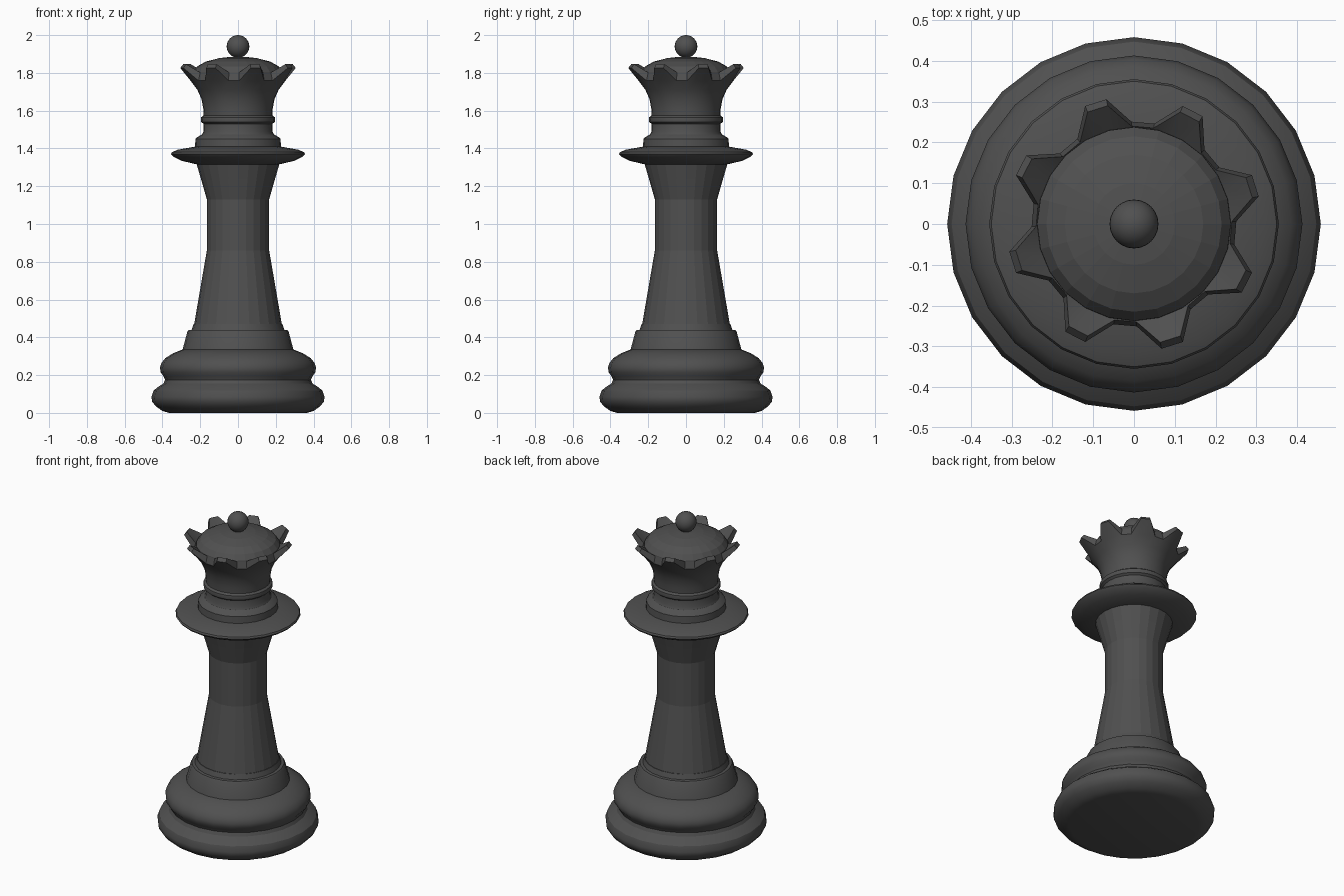
import bpy, bmesh, math

if "Cube" in bpy.data.objects:
    bpy.data.objects.remove(bpy.data.objects["Cube"])

black = bpy.data.materials.new("charcoal black")
black.diffuse_color = (0.08, 0.08, 0.08, 1)
black.use_nodes = True
black.node_tree.nodes["Principled BSDF"].inputs["Base Color"].default_value = black.diffuse_color


def finish(name, bm, smooth=True):
    bmesh.ops.remove_doubles(bm, verts=bm.verts, dist=1e-5)
    bmesh.ops.recalc_face_normals(bm, faces=bm.faces)
    me = bpy.data.meshes.new(name)
    bm.to_mesh(me)
    bm.free()
    ob = bpy.data.objects.new(name, me)
    bpy.context.collection.objects.link(ob)
    me.materials.append(black)
    if smooth:
        bpy.ops.object.select_all(action='DESELECT')
        bpy.context.view_layer.objects.active = ob
        ob.select_set(True)
        bpy.ops.object.shade_smooth_by_angle(angle=math.radians(32))
    return ob


def skin(bm, rings):
    """Bridge consecutive rings of points and cap both ends."""
    rows = [[bm.verts.new(p) for p in ring] for ring in rings]
    n = len(rows[0])
    for a, b in zip(rows, rows[1:]):
        for i in range(n):
            j = (i + 1) % n
            bm.faces.new((a[i], a[j], b[j], b[i]))
    bm.faces.new(rows[0][::-1])
    bm.faces.new(rows[-1])


def polar(r, z, deg):
    a = math.radians(deg)
    return (r * math.cos(a), r * math.sin(a), z)


def lathe(name, profile, sides=24, smooth=True):
    bm = bmesh.new()
    skin(bm, [[polar(r, z, 360 * i / sides) for i in range(sides)]
              for r, z in profile])
    return finish(name, bm, smooth)


# Rounded double base
lathe("base", [(.365, 0), (.40, .01), (.435, .035), (.455, .06), (.458, .085),
               (.447, .118), (.42, .14), (.395, .155), (.386, .175), (.395, .195),
               (.41, .215), (.413, .24), (.405, .265), (.385, .29), (.345, .315),
               (.295, .335)])

# Sloped foot between base and shaft
lathe("foot", [(.295, .33), (.268, .43), (.262, .438), (.245, .44), (.235, .47)])

# Tapered shaft
lathe("shaft", [(.242, .435), (.232, .47), (.165, .86), (.165, 1.13), (.195, 1.235),
                (.22, 1.32)], smooth=False)

# Wide collar disc
lathe("collar", [(.215, 1.315), (.30, 1.335), (.343, 1.357), (.355, 1.37),
                 (.35, 1.38), (.32, 1.393), (.225, 1.41)])

# Stepped neck with a thin ring
lathe("neck", [(.228, 1.405), (.225, 1.45), (.218, 1.458), (.19, 1.475), (.183, 1.49),
               (.182, 1.535)])
lathe("neck_ring", [(.182, 1.53), (.195, 1.54), (.197, 1.552), (.195, 1.565), (.182, 1.575)])

# Flared crown with eight teeth
bm = bmesh.new()
angles = [(17.5 + 45 * k + d, abs(d) < 10) for k in range(8) for d in (-16, -5, 5, 16)]
rings = [[polar(r, z, a) for a, _ in angles]
         for r, z in [(.182, 1.57), (.184, 1.61), (.193, 1.66), (.215, 1.71), (.25, 1.757)]]
rings.append([polar(*((.313, 1.826) if tip else (.251, 1.759)), a) for a, tip in angles])
rings.append([polar(*((.297, 1.846) if tip else (.24, 1.802)), a) for a, tip in angles])
rings.append([polar(.234, 1.795, a) for a, _ in angles])
skin(bm, rings)
finish("crown", bm)

# Dome inside the crown
lathe("dome", [(.239, 1.785), (.237, 1.805), (.215, 1.835), (.17, 1.86), (.10, 1.878),
               (.04, 1.885)], smooth=False)

# Ball on top
bm = bmesh.new()
bmesh.ops.create_uvsphere(bm, u_segments=24, v_segments=16, radius=.06)
bmesh.ops.translate(bm, verts=bm.verts, vec=(0, 0, 1.94))
finish("ball", bm)
